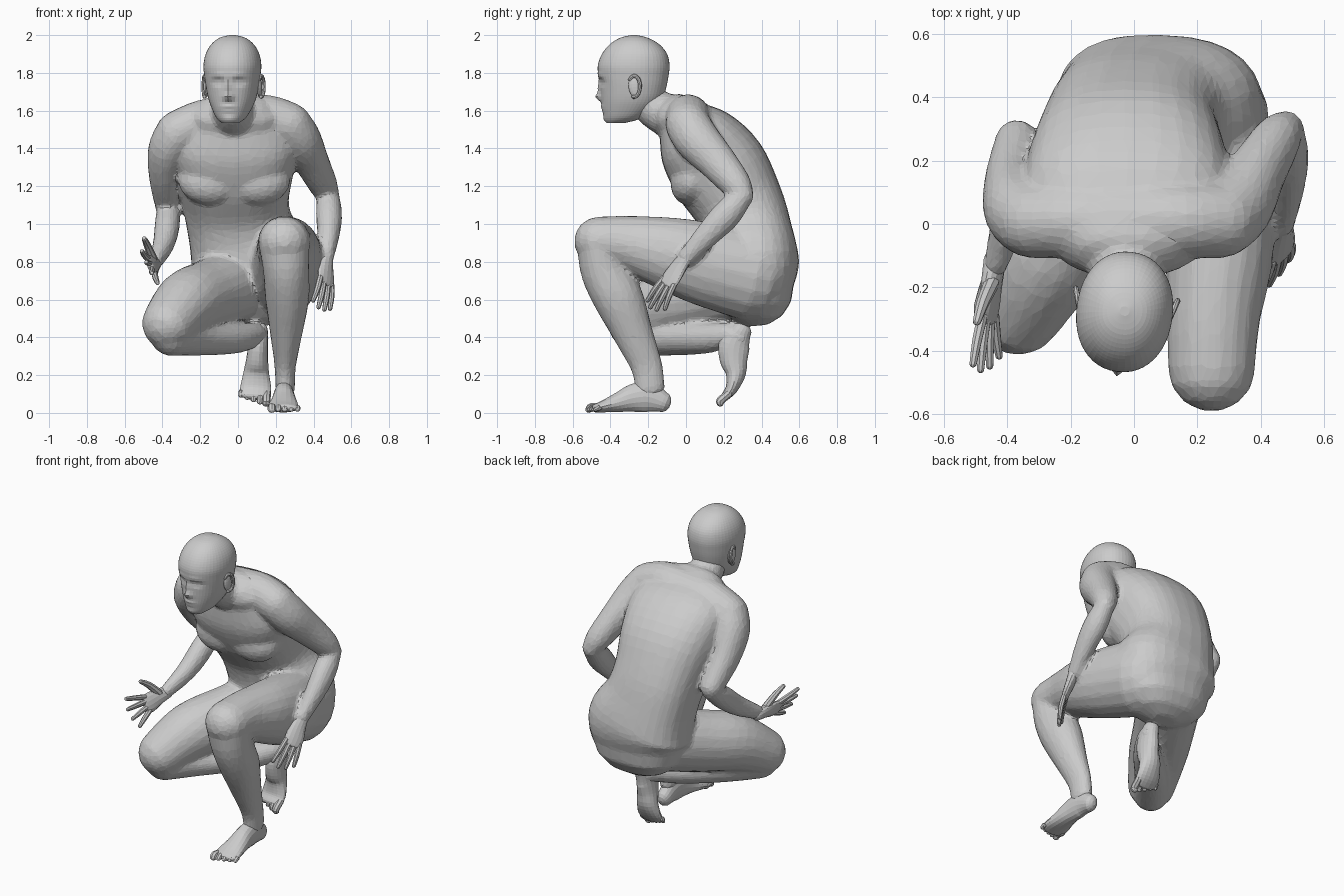
import bpy, bmesh, math
from mathutils import Vector, Matrix

if "Cube" in bpy.data.objects:
    bpy.data.objects.remove(bpy.data.objects["Cube"], do_unlink=True)

grey = bpy.data.materials.new("plain grey")
grey.use_nodes = True
grey.diffuse_color = (0.6, 0.6, 0.6, 1)
grey.node_tree.nodes["Principled BSDF"].inputs["Base Color"].default_value = (0.6, 0.6, 0.6, 1)


def resample(rows, n):
    """Catmull-Rom interpolation of equal-length tuples."""
    out = []
    for i in range(len(rows) - 1):
        p0, p1, p2 = rows[max(i - 1, 0)], rows[i], rows[i + 1]
        p3 = rows[min(i + 2, len(rows) - 1)]
        for k in range(n):
            t = k / n
            out.append(tuple(
                0.5 * (2 * b + (c - a) * t + (2 * a - 5 * b + 4 * c - d) * t * t
                       + (3 * b - a - 3 * c + d) * t ** 3)
                for a, b, c, d in zip(p0, p1, p2, p3)))
    return out + [tuple(rows[-1])]


def ring(bm, centre, u, v, seg, power=2):
    verts = []
    for k in range(seg):
        c, s = math.cos(math.tau * k / seg), math.sin(math.tau * k / seg)
        pc = math.copysign(abs(c) ** (2 / power), c)
        ps = math.copysign(abs(s) ** (2 / power), s)
        verts.append(bm.verts.new(centre + u * pc + v * ps))
    return verts


def bridge(bm, rings):
    for a, b in zip(rings, rings[1:]):
        for k in range(len(a)):
            j = (k + 1) % len(a)
            bm.faces.new((a[k], a[j], b[j], b[k]))
    bm.faces.new(rings[0])
    bm.faces.new(rings[-1])


def tube(bm, rows, side=(1, 0, 0), seg=18, n=4, power=2):
    """Round-ended limb; rows are x, y, z, half width along side, half depth."""
    rows = resample(rows, n)
    pos = [Vector(r[:3]) for r in rows]
    last = len(rows) - 1
    rings = []
    for i, r in enumerate(rows):
        t = (pos[min(i + 1, last)] - pos[max(i - 1, 0)]).normalized()
        u = Vector(side)
        u = (u - t * u.dot(t)).normalized()
        v = t.cross(u)
        bulge = min(r[3], r[4])
        caps = [0]
        if i == 0:
            caps = [-75, -50, -25, 0]
        elif i == last:
            caps = [0, 25, 50, 75]
        for deg in caps:
            ang = math.radians(deg)
            f = math.cos(ang)
            rings.append(ring(bm, pos[i] + t * bulge * math.sin(ang),
                              u * r[3] * f, v * r[4] * f, seg, power))
    bridge(bm, rings)


def blob(bm, centre, size, tilt=0):
    m = (Matrix.Translation(centre) @ Matrix.Rotation(tilt, 4, 'X')
         @ Matrix.Diagonal((*size, 1)))
    bmesh.ops.create_uvsphere(bm, u_segments=16, v_segments=10, radius=1, matrix=m)


def finish(bm, name):
    bmesh.ops.recalc_face_normals(bm, faces=bm.faces)
    mesh = bpy.data.meshes.new(name)
    bm.to_mesh(mesh)
    bm.free()
    mesh.materials.append(grey)
    ob = bpy.data.objects.new(name, mesh)
    bpy.context.collection.objects.link(ob)
    return ob


# Body: overlapping volumes fused into one skin
bm = bmesh.new()
# torso, neck end to seat
tube(bm, [(-.02, -.04, 1.56, .24, .13), (-.02, .05, 1.45, .33, .22),
          (-.02, .175, 1.285, .315, .26), (-.01, .28, 1.1, .28, .24),
          (.02, .328, .95, .285, .235), (.075, .355, .78, .335, .245),
          (.08, .365, .66, .295, .205)], seg=28, power=2.45)
# shoulder girdle
tube(bm, [(-.32, .01, 1.48, .12, .12), (-.18, .01, 1.54, .12, .12),
          (0, .01, 1.56, .12, .12), (.15, .01, 1.565, .12, .12),
          (.27, .01, 1.525, .12, .12)], side=(0, 1, 0))
# neck
tube(bm, [(-.02, .0, 1.54, .16, .13), (-.025, -.1, 1.575, .125, .115),
          (-.03, -.18, 1.625, .105, .105), (-.03, -.22, 1.68, .1, .095)])
# chest muscles
for x in (-.14, .1):
    blob(bm, (x, .035, 1.235), (.18, .115, .14), -.35)
# left arm
tube(bm, [(.27, .01, 1.525, .12, .12), (.33, .06, 1.445, .112, .12),
          (.39, .165, 1.33, .092, .102), (.45, .265, 1.21, .077, .082),
          (.478, .3, 1.15, .06, .06)])
tube(bm, [(.478, .295, 1.145, .06, .06), (.482, .215, 1.05, .07, .078),
          (.48, .12, .95, .06, .067), (.467, .0, .82, .04, .047)])
# right arm
tube(bm, [(-.32, .01, 1.475, .12, .12), (-.37, .05, 1.39, .108, .118),
          (-.387, .14, 1.25, .085, .097), (-.37, .26, 1.1, .07, .072)])
tube(bm, [(-.37, .265, 1.08, .06, .06), (-.375, .15, .99, .067, .072),
          (-.395, .02, .89, .057, .062), (-.437, -.13, .8, .038, .044)])
# left leg, knee raised
tube(bm, [(.22, .345, .73, .205, .245), (.26, .1, .79, .185, .225),
          (.268, -.1, .845, .172, .195), (.25, -.3, .893, .148, .153),
          (.245, -.46, .908, .138, .133)])
tube(bm, [(.245, -.46, .89, .135, .118), (.255, -.43, .75, .122, .128),
          (.26, -.355, .6, .116, .132), (.255, -.28, .42, .086, .106),
          (.25, -.21, .25, .057, .085), (.25, -.19, .13, .052, .08)])
# right leg, knee lowered
tube(bm, [(.0, .335, .69, .2, .2), (-.15, .1, .625, .185, .19),
          (-.27, -.1, .575, .175, .18), (-.365, -.27, .475, .145, .145)])
tube(bm, [(-.355, -.265, .41, .11, .11), (-.2, -.08, .395, .1, .092),
          (-.02, .1, .395, .085, .082), (.08, .22, .41, .065, .067),
          (.11, .28, .4, .055, .06)])
body = finish(bm, "body")
fuse = body.modifiers.new("fuse", 'REMESH')
fuse.mode = 'VOXEL'
fuse.voxel_size = .014
relax = body.modifiers.new("relax", 'SMOOTH')
relax.factor, relax.iterations = .5, 6
facet = body.modifiers.new("facet", 'DECIMATE')
facet.ratio = .13


# Head: stacked rings, then sculpted face
HEAD_X, HEAD_Y = -.03, -.28
turn = Matrix.Rotation(math.radians(-7), 3, 'Z')


def turn_head(bm):
    bmesh.ops.rotate(bm, verts=bm.verts, cent=(HEAD_X, HEAD_Y, 0), matrix=turn)


bm = bmesh.new()
# height, front, back, half width
levels = [(1.535, -.42, -.32, .045), (1.56, -.433, -.235, .076),
          (1.61, -.443, -.165, .104), (1.66, -.448, -.125, .124),
          (1.72, -.453, -.105, .138), (1.78, -.463, -.093, .147),
          (1.84, -.467, -.087, .152), (1.9, -.445, -.1, .141),
          (1.95, -.405, -.14, .113), (1.985, -.35, -.2, .07),
          (2.0, -.29, -.26, .015)]
bridge(bm, [ring(bm, Vector((HEAD_X, (f + b) / 2, z)), Vector((w, 0, 0)),
                 Vector((0, (b - f) / 2, 0)), 48, 2.15)
            for z, f, b, w in resample(levels, 4)])
# features: side offset, height, half width, half height, push
features = [(0, 1.715, .018, .04, .016), (0, 1.672, .024, .02, .028),
            (0, 1.615, .038, .016, .012), (0, 1.613, .034, .008, -.008),
            (0, 1.555, .035, .018, .006)]
for s in (-1, 1):
    features += [(s * .055, 1.752, .032, .018, -.018), (s * .055, 1.75, .018, .01, .008),
                 (s * .05, 1.787, .04, .014, .005)]
for v in bm.verts:
    if v.co.y < -.3:
        v.co.y -= sum(p * math.exp(-((v.co.x - HEAD_X - x) / w) ** 2 - ((v.co.z - z) / h) ** 2)
                      for x, z, w, h, p in features)
turn_head(bm)
finish(bm, "head")

# Ears: thin bowl with a raised rim
bm = bmesh.new()
for s in (-1, 1):
    x = HEAD_X + s * .142
    blob(bm, (x, -.255, 1.725), (.014, .032, .056), .15)
    rim = []
    for deg in range(-100, 141, 30):
        a = math.radians(deg)
        out = .01 + .01 * math.cos(a)
        rim.append((x + s * out, -.255 + .032 * math.cos(a), 1.728 + .056 * math.sin(a), .009, .01))
    tube(bm, rim, seg=8, n=2)
turn_head(bm)
finish(bm, "ears")


# Hands: palm, four fingers and a thumb
def hand(name, wrist, d, thumb, palm_sign, curl, fan):
    wrist, d, s = Vector(wrist), Vector(d).normalized(), Vector(thumb)
    s = (s - d * s.dot(d)).normalized()
    palm = d.cross(s) * palm_sign

    def at(l, w, p=0):
        return tuple(wrist + d * l + s * w + palm * p)
    bm = bmesh.new()
    tube(bm, [at(-.03, 0) + (.037, .036), at(.05, .003) + (.05, .029),
              at(.12, 0) + (.06, .023), at(.16, 0) + (.056, .018)], side=s, seg=14)
    for w, length in ((.045, .145), (.016, .165), (-.015, .155), (-.044, .125)):
        tube(bm, [at(.15, w) + (.017, .017),
                  at(.15 + length * .5, w * (1 + fan) / 2, curl * .3) + (.016, .016),
                  at(.15 + length, w * fan, curl) + (.012, .012)], side=s, seg=8, n=3)
    tube(bm, [at(.04, .025, .01) + (.026, .024), at(.1, .048 * fan, .022) + (.021, .02),
              at(.155, .069 * fan, .03) + (.014, .014)], side=s, seg=8, n=3)
    finish(bm, name)


hand("left_hand", (.468, -.005, .815), (-.02, -.55, -.77), (-.65, -.65, .35), 1, .025, 1.5)
hand("right_hand", (-.443, -.145, .79), (-.11, -.95, -.08), (-.42, 0, .9), -1, .01, 2.1)


# Feet: lofted sole and instep with five toes; bend lifts the toes
def foot(name, heel, forward, up, inner_sign, bend):
    heel, f, up = Vector(heel), Vector(forward).normalized(), Vector(up)
    up = (up - f * up.dot(f)).normalized()
    inner = f.cross(up) * inner_sign

    def at(l, h, w=0):
        return tuple(heel + f * l + up * (h + bend * max(0, l - .3)) + inner * w)
    bm = bmesh.new()
    tube(bm, [at(.035, .058) + (.046, .056), at(.11, .085) + (.052, .083),
              at(.19, .078) + (.058, .075), at(.26, .058) + (.068, .055),
              at(.34, .036, .003) + (.082, .034), at(.385, .026, .003) + (.08, .024)],
         side=inner, seg=18)
    for k in range(5):
        r = .022 if k == 0 else .017 - k * .0006
        w = .064 - k * .034
        tip = .447 - k * .011
        tube(bm, [at(.37, .026, w) + (r, r), at(tip - .035, .03, w) + (r, r),
                  at(tip - r, .018, w) + (r, r * .8)], side=inner, seg=8, n=3)
    finish(bm, name)


foot("left_foot", (.243, -.09, .0), (0, -1, 0), (0, 0, 1), 1, 0)
foot("right_foot", (.115, .355, .46), (-.07, -.13, -.98), (0, -.99, .13), -1, .8)
